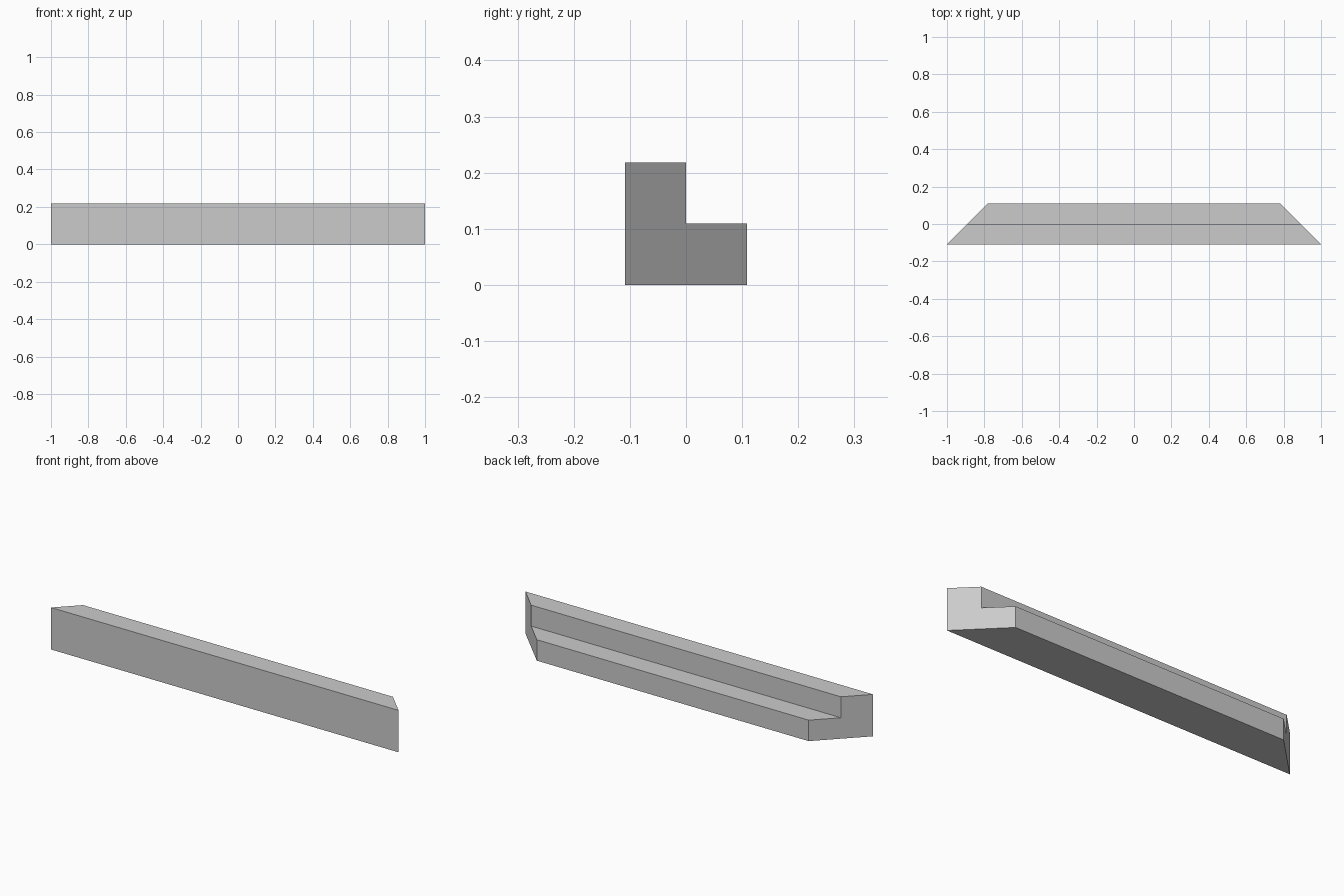
import bpy
import bmesh

cube = bpy.data.objects.get("Cube")
if cube:
    bpy.data.objects.remove(cube, do_unlink=True)

STEP = 0.109          # thickness of each leg of the L section
HALF_LENGTH = 1.0     # at the long front face

# Plain grey finish
grey = bpy.data.materials.new("light_grey")
grey.use_nodes = True
colour = (0.6, 0.6, 0.6, 1)
grey.diffuse_color = colour
grey.node_tree.nodes["Principled BSDF"].inputs["Base Color"].default_value = colour

# L-shaped section as (y, z), in steps
profile = [(-1, 0), (1, 0), (1, 1), (0, 1), (0, 2), (-1, 2)]

# Sweep the section along x, with both ends mitred at 45 degrees
bm = bmesh.new()
ends = []
for side in (-1, 1):
    ends.append([bm.verts.new((side * (HALF_LENGTH - (y + 1) * STEP), y * STEP, z * STEP))
                 for y, z in profile])
left, right = ends
for i in range(len(profile)):
    j = (i + 1) % len(profile)
    bm.faces.new((left[i], left[j], right[j], right[i]))
bm.faces.new(left)
bm.faces.new(right)
bmesh.ops.recalc_face_normals(bm, faces=bm.faces)

mesh = bpy.data.meshes.new("mitred_rail")
bm.to_mesh(mesh)
bm.free()
mesh.materials.append(grey)
rail = bpy.data.objects.new("mitred_rail", mesh)
bpy.context.collection.objects.link(rail)
